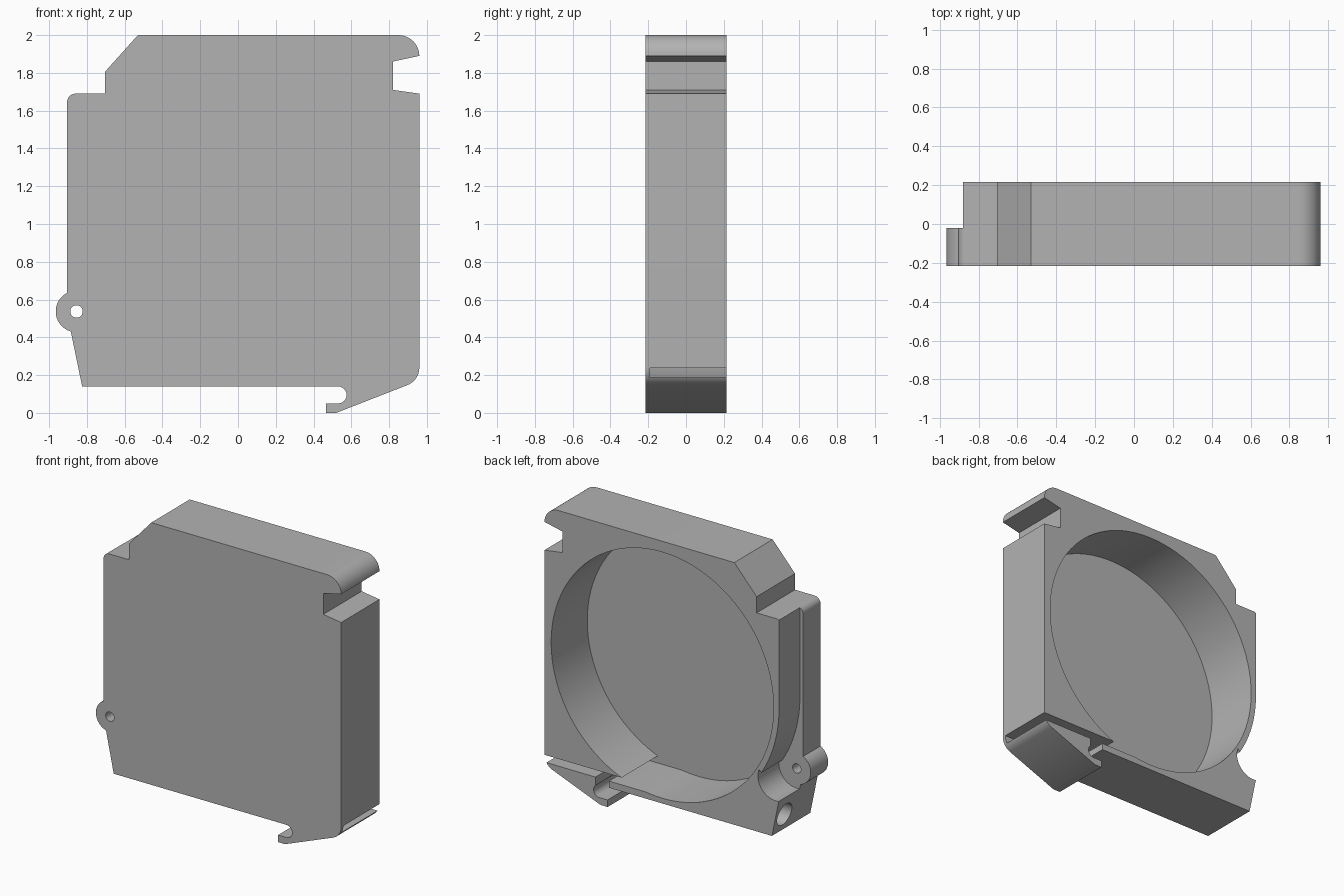
import bpy, bmesh
from math import radians, cos, sin
from mathutils import Matrix

cube = bpy.data.objects.get("Cube")
if cube:
    bpy.data.objects.remove(cube, do_unlink=True)

FRONT, BACK, FLOOR, STEP = -0.215, 0.215, -0.19, -0.02
PAST = 0.3                       # cutters overshoot the back face
POCKET, POCKET_R = (0.035, 1.05), 0.873
LUG = (-0.855, 0.537)

grey = bpy.data.materials.new("light_grey_plastic")
grey.use_nodes = True
grey.diffuse_color = (0.45, 0.45, 0.45, 1)
grey.node_tree.nodes["Principled BSDF"].inputs["Base Color"].default_value = (0.45, 0.45, 0.45, 1)


def arc(centre, r, a0, a1, n=12):
    """Points along an arc in the xz plane, angles in degrees."""
    steps = [radians(a0 + (a1 - a0) * i / n) for i in range(n + 1)]
    return [(centre[0] + r * cos(a), centre[1] + r * sin(a)) for a in steps]


def prism(name, outline, y0, y1):
    """Extrude an xz outline from y0 to y1."""
    bm = bmesh.new()
    face = bm.faces.new([bm.verts.new((x, y0, z)) for x, z in outline])
    new = bmesh.ops.extrude_face_region(bm, geom=[face])["geom"]
    verts = [v for v in new if isinstance(v, bmesh.types.BMVert)]
    bmesh.ops.translate(bm, verts=verts, vec=(0, y1 - y0, 0))
    bmesh.ops.recalc_face_normals(bm, faces=bm.faces)
    return add_object(name, bm)


def add_object(name, bm):
    mesh = bpy.data.meshes.new(name)
    bm.to_mesh(mesh)
    bm.free()
    mesh.materials.append(grey)
    obj = bpy.data.objects.new(name, mesh)
    bpy.context.collection.objects.link(obj)
    return obj


def disc(name, centre, r, y0, y1, n):
    return prism(name, arc(centre, r, 0, 360, n)[:-1], y0, y1)


def box(name, x0, x1, z0, z1):
    return prism(name, [(x0, z0), (x1, z0), (x1, z1), (x0, z1)], FLOOR, PAST)


# Housing outline, clockwise from the top bevel
outline = [(-0.53, 2)]
outline += arc((0.85, 1.89), 0.11, 90, 0)                      # rounded top corner
outline += [(0.82, 1.86), (0.82, 1.71), (0.96, 1.69)]          # side notch
outline += arc((0.86, 0.24), 0.10, 0, -69)                     # lower corner
outline += [(0.52, 0), (0.465, 0), (0.465, 0.05)]              # clip foot
outline += arc((0.53, 0.095), 0.045, -90, 90)                  # hook
outline += [(-0.825, 0.14), (-0.885, 0.43)]
outline += arc(LUG, 0.11, 250, 117, 20)                        # lug
outline += arc((-0.86, 1.645), 0.045, 180, 90)
outline += [(-0.705, 1.69), (-0.705, 1.805)]
housing = prism("housing", outline, FRONT, BACK)

# Rear side trim: straight wall, wall following the pocket, recess behind the lug
trim = [(-1.1, 1.8), (-0.88, 1.8)]
trim += arc(POCKET, 0.915, 180, 212, 20)
trim += arc(LUG, 0.14, 20, -100, 20)
trim += [(-1.1, 0.39)]

# Screw bore through the lower side face
bm = bmesh.new()
bmesh.ops.create_cone(bm, cap_ends=True, segments=32, radius1=0.08, radius2=0.08, depth=0.4,
                      matrix=Matrix.Translation((-0.86, 0.11, 0.26)) @ Matrix.Rotation(radians(90), 4, "Y"))

cutters = [
    prism("trim_cutter", trim, STEP, PAST),
    disc("pocket_cutter", POCKET, POCKET_R, FLOOR, PAST, 96),
    box("slot_cutter", 0.035, 1.1, 0.187, 0.238),
    box("gap_cutter", 0.455, 0.56, 0.09, 0.21),
    disc("lug_hole_cutter", LUG, 0.033, -0.3, PAST, 24),
    add_object("bore_cutter", bm),
]

# Cut the housing, then drop the cutters
bpy.context.view_layer.objects.active = housing
for cutter in cutters:
    cutter.hide_render = True
    mod = housing.modifiers.new(cutter.name, "BOOLEAN")
    mod.operation, mod.solver, mod.object = "DIFFERENCE", "EXACT", cutter
    bpy.ops.object.modifier_apply(modifier=mod.name)
    bpy.data.objects.remove(cutter, do_unlink=True)

for obj in bpy.context.selected_objects:
    obj.select_set(False)
housing.select_set(True)
bpy.ops.object.shade_smooth_by_angle(angle=radians(30))
